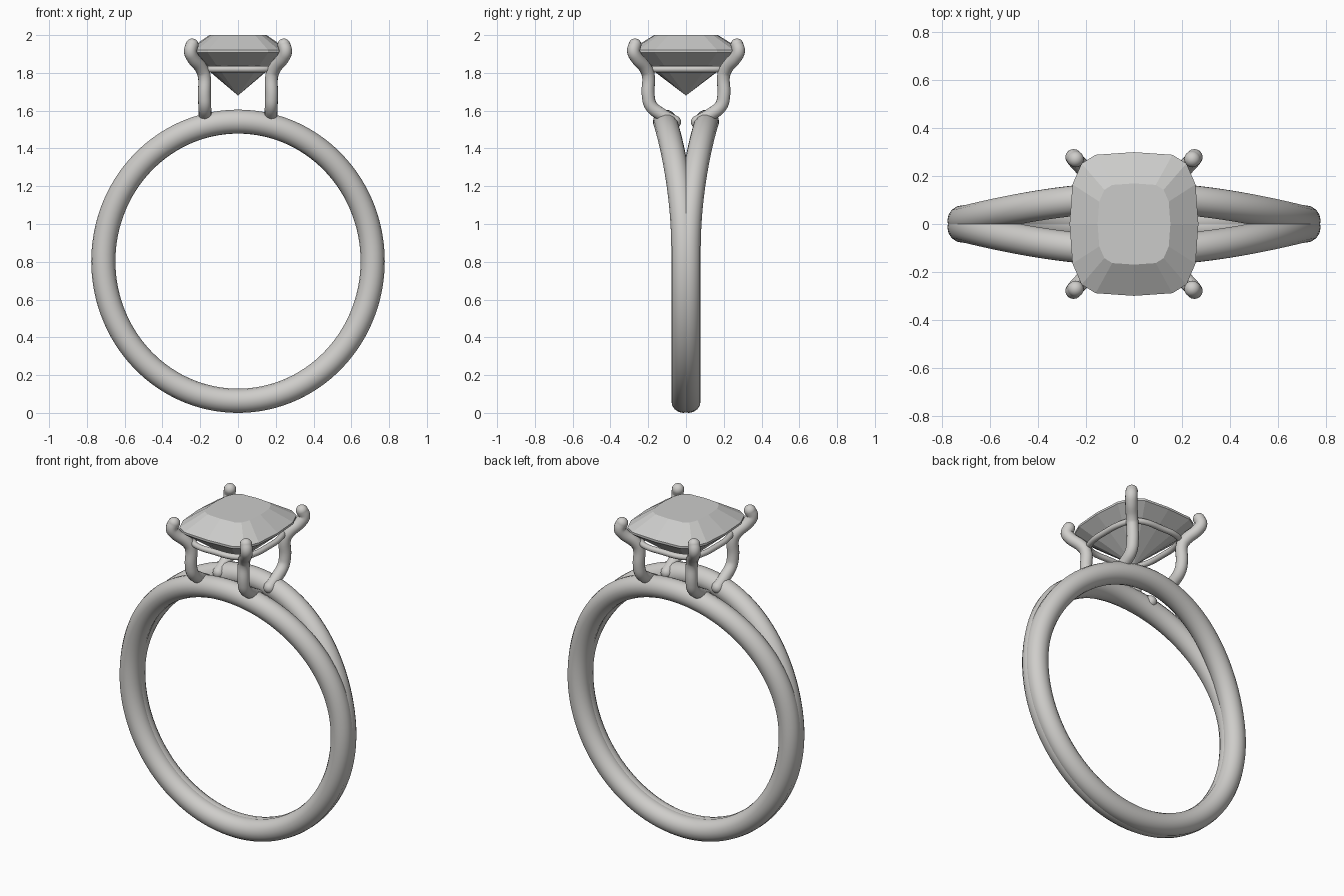
import bpy, bmesh
from math import sin, cos, pi, asin
from mathutils import Vector, Matrix

cube = bpy.data.objects.get("Cube")
if cube:
    bpy.data.objects.remove(cube, do_unlink=True)


def make_material(name, colour, metallic, roughness):
    mat = bpy.data.materials.new(name)
    mat.use_nodes = True
    mat.diffuse_color = colour
    shader = mat.node_tree.nodes["Principled BSDF"]
    shader.inputs["Base Color"].default_value = colour
    shader.inputs["Metallic"].default_value = metallic
    shader.inputs["Roughness"].default_value = roughness
    return mat


metal = make_material("pale metal", (0.62, 0.61, 0.59, 1), 0.0, 0.4)
stone = make_material("clear grey stone", (0.6, 0.6, 0.59, 1), 0.0, 0.4)


def add_object(name, mesh, mat, smooth):
    mesh.materials.clear()
    mesh.materials.append(mat)
    for face in mesh.polygons:
        face.use_smooth = smooth
        face.material_index = 0
    obj = bpy.data.objects.new(name, mesh)
    bpy.context.collection.objects.link(obj)
    return obj


def tube(name, points, radius, closed=False, bezier=False):
    """Round wire along a path, with ball ends when it is open."""
    curve = bpy.data.curves.new(name + "_path", "CURVE")
    curve.dimensions = "3D"
    curve.bevel_depth = radius
    curve.bevel_resolution = 6
    curve.resolution_u = 6
    spline = curve.splines.new("BEZIER" if bezier else "POLY")
    if bezier:
        spline.bezier_points.add(len(points) - 1)
        for bp, p in zip(spline.bezier_points, points):
            bp.co = p
            bp.handle_left_type = bp.handle_right_type = "AUTO"
    else:
        spline.points.add(len(points) - 1)
        for sp, p in zip(spline.points, points):
            sp.co = (*p, 1)
    spline.use_cyclic_u = closed
    helper = bpy.data.objects.new(name + "_path", curve)
    bpy.context.collection.objects.link(helper)
    graph = bpy.context.evaluated_depsgraph_get()
    mesh = bpy.data.meshes.new_from_object(helper.evaluated_get(graph))
    bpy.data.objects.remove(helper, do_unlink=True)
    bm = bmesh.new()
    bm.from_mesh(mesh)
    if not closed:
        for p in (points[0], points[-1]):
            bmesh.ops.create_uvsphere(bm, u_segments=16, v_segments=10, radius=radius,
                                      matrix=Matrix.Translation(p))
    bmesh.ops.recalc_face_normals(bm, faces=bm.faces)
    bm.to_mesh(mesh)
    bm.free()
    mesh.name = name
    return add_object(name, mesh, metal, True)


# Split band: two wires that merge below and part towards the setting
def band_point(angle, side):
    height = asin(max(-1, min(1, sin(angle))))
    t = max(0, min(1, (height - 0.09) / (pi / 2 - 0.09)))
    spread = 0.014 + 0.097 * t * t * (3 - 2 * t)
    return Vector((0.713 * cos(angle), side * spread, 0.803 + 0.739 * sin(angle)))


STEPS = 120
for label, side in (("front", -1), ("back", 1)):
    tube(label + "_band_wire",
         [band_point(2 * pi * i / STEPS, side) for i in range(STEPS)], 0.064, closed=True)

# Four prongs, each hooked over a band wire and reaching out to the stone corner
PRONG = [(0.172, 0.06, 1.54), (0.174, 0.13, 1.58), (0.176, 0.185, 1.625), (0.178, 0.2, 1.68),
         (0.18, 0.2, 1.79), (0.195, 0.215, 1.825), (0.242, 0.265, 1.885),
         (0.252, 0.278, 1.915), (0.243, 0.27, 1.948)]
for y_name, sy in (("front", -1), ("back", 1)):
    for x_name, sx in (("left", 1), ("right", -1)):
        tube(f"{y_name}_{x_name}_prong",
             [Vector((sx * x, sy * y, z)) for x, y, z in PRONG], 0.034, bezier=True)

# Cushion outline shared by the stone and the support rail
quarter = [(0.268, 0), (0.256, 0.165), (0.218, 0.252), (0.16, 0.288), (0, 0.299)]
half = quarter + [(-x, y) for x, y in quarter[-2::-1]]
outline = half + [(x, -y) for x, y in half[-2:0:-1]]

# Thin rail joining the prongs under the stone
tube("support_rail", [Vector((x * 0.76, y * 0.76, 1.82)) for x, y in outline],
     0.017, closed=True, bezier=True)

# Faceted stone: pavilion point, girdle, crown and flat table
bm = bmesh.new()
rings = [[bm.verts.new((x * s, y * s, z)) for x, y in outline]
         for s, z in ((1, 1.907), (1, 1.92), (0.565, 2.0))]
tip = bm.verts.new((0, 0, 1.68))
count = len(outline)
for i in range(count):
    j = (i + 1) % count
    bm.faces.new((tip, rings[0][j], rings[0][i]))
    for low, high in zip(rings, rings[1:]):
        bm.faces.new((low[i], low[j], high[j], high[i]))
bm.faces.new(rings[-1])
bmesh.ops.recalc_face_normals(bm, faces=bm.faces)
stone_mesh = bpy.data.meshes.new("cushion_stone")
bm.to_mesh(stone_mesh)
bm.free()
add_object("cushion_stone", stone_mesh, stone, False)
